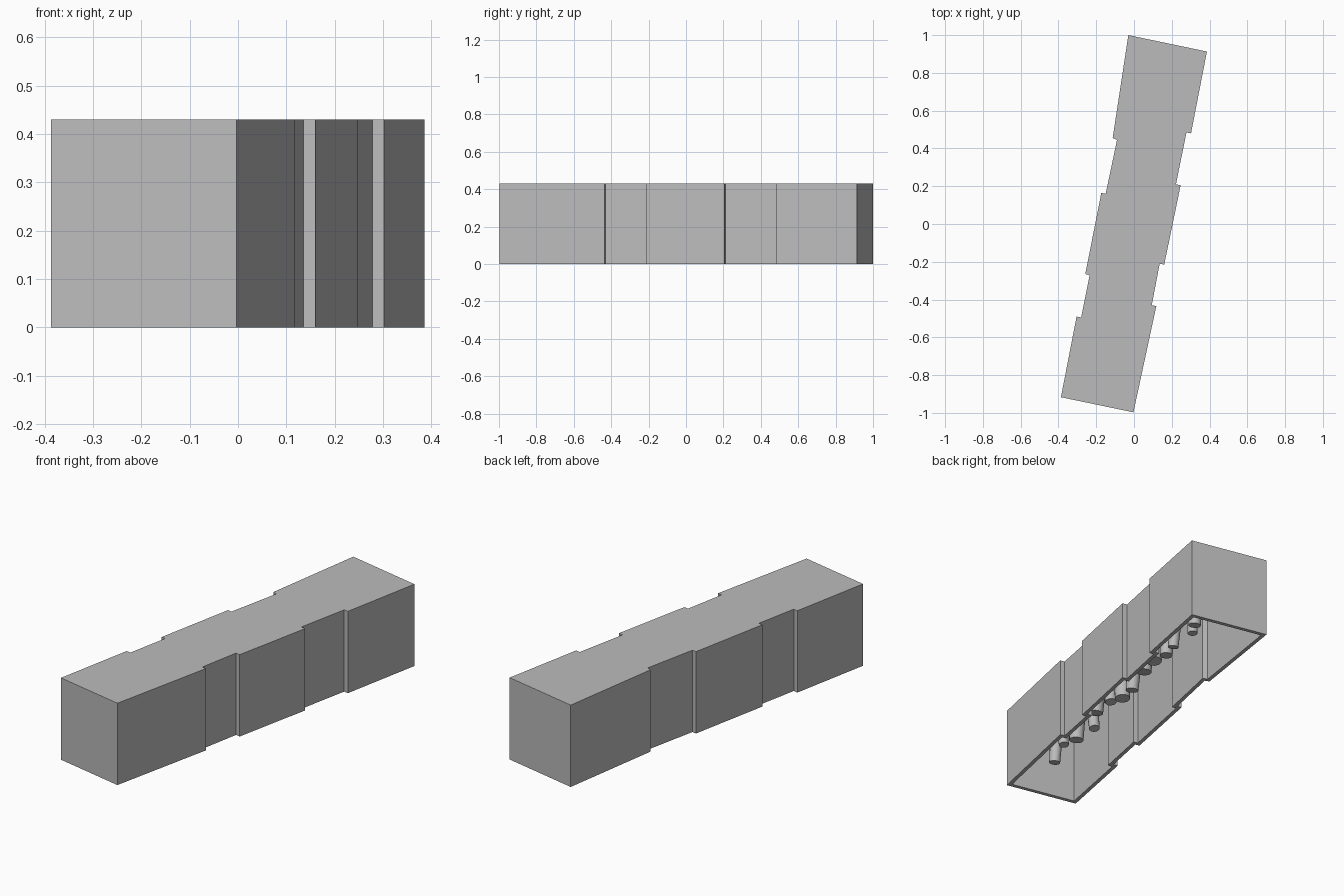
import bpy, bmesh, math, random
from mathutils import Vector, Matrix

if "Cube" in bpy.data.objects:
    bpy.data.objects.remove(bpy.data.objects["Cube"])

random.seed(4)
H = 0.43
WALL = 0.02

grey = bpy.data.materials.new("plain_grey")
grey.diffuse_color = (0.5, 0.5, 0.5, 1)
grey.use_nodes = True
grey.node_tree.nodes["Principled BSDF"].inputs["Base Color"].default_value = grey.diffuse_color

# Stepped footprint, counter-clockwise
right = [(-0.003, -0.997), (0.118, -0.435), (0.094, -0.43), (0.136, -0.21),
         (0.16, -0.215), (0.247, 0.205), (0.222, 0.21), (0.278, 0.485),
         (0.302, 0.48), (0.386, 0.913)]
left = [(-0.03, 1.0), (-0.113, 0.455), (-0.09, 0.445), (-0.15, 0.16),
        (-0.173, 0.165), (-0.258, -0.265), (-0.235, -0.27), (-0.28, -0.495),
        (-0.304, -0.49), (-0.387, -0.917)]
outline = [Vector(p) for p in right + left]


def inset(points, d):
    """Offset a counter-clockwise outline inwards by d."""
    result = []
    n = len(points)
    for i, p in enumerate(points):
        a = (p - points[i - 1]).normalized()
        b = (points[(i + 1) % n] - p).normalized()
        na, nb = Vector((-a.y, a.x)), Vector((-b.y, b.x))
        result.append(p + (na + nb) * d / (1 + na.dot(nb)))
    return result


def finish(bm, name):
    bmesh.ops.recalc_face_normals(bm, faces=bm.faces)
    mesh = bpy.data.meshes.new(name)
    bm.to_mesh(mesh)
    bm.free()
    mesh.materials.append(grey)
    ob = bpy.data.objects.new(name, mesh)
    bpy.context.collection.objects.link(ob)
    return ob


# Hollow shell: outer walls and roof, inner walls and ceiling, bottom rim
bm = bmesh.new()
inner = inset(outline, WALL)
rings = [[bm.verts.new((p.x, p.y, z)) for p in pts]
         for pts, z in ((outline, H), (outline, 0), (inner, 0), (inner, H - WALL))]
n = len(outline)
for upper, lower in zip(rings, rings[1:]):
    for i in range(n):
        j = (i + 1) % n
        bm.faces.new((upper[i], lower[i], lower[j], upper[j]))
bm.faces.new(rings[0])
bm.faces.new(rings[3])
finish(bm, "hollow_shell")

# Row of slanted rounded stubs hanging inside along the centre line
bm = bmesh.new()
axis = Vector((0.195, 0.98, 0)).normalized()
side = Vector((axis.y, -axis.x, 0))
COUNT = 15
for i in range(COUNT):
    t = -0.82 + 1.64 * i / (COUNT - 1)
    radius = random.uniform(0.03, 0.05)
    low = random.uniform(0.1, 0.16)
    length = H - WALL - low
    place = axis * t + side * random.uniform(-0.03, 0.03)
    place.z = low + length / 2
    tilt = Matrix.Rotation(random.uniform(-0.2, 0.2), 4, side)
    bmesh.ops.create_cone(bm, cap_ends=True, segments=16, radius1=radius * 0.8,
                          radius2=radius, depth=length * 0.95,
                          matrix=Matrix.Translation(place) @ tilt)
stubs = finish(bm, "inner_stubs")
bpy.context.view_layer.objects.active = stubs
stubs.select_set(True)
bpy.ops.object.shade_smooth_by_angle(angle=math.radians(35))
